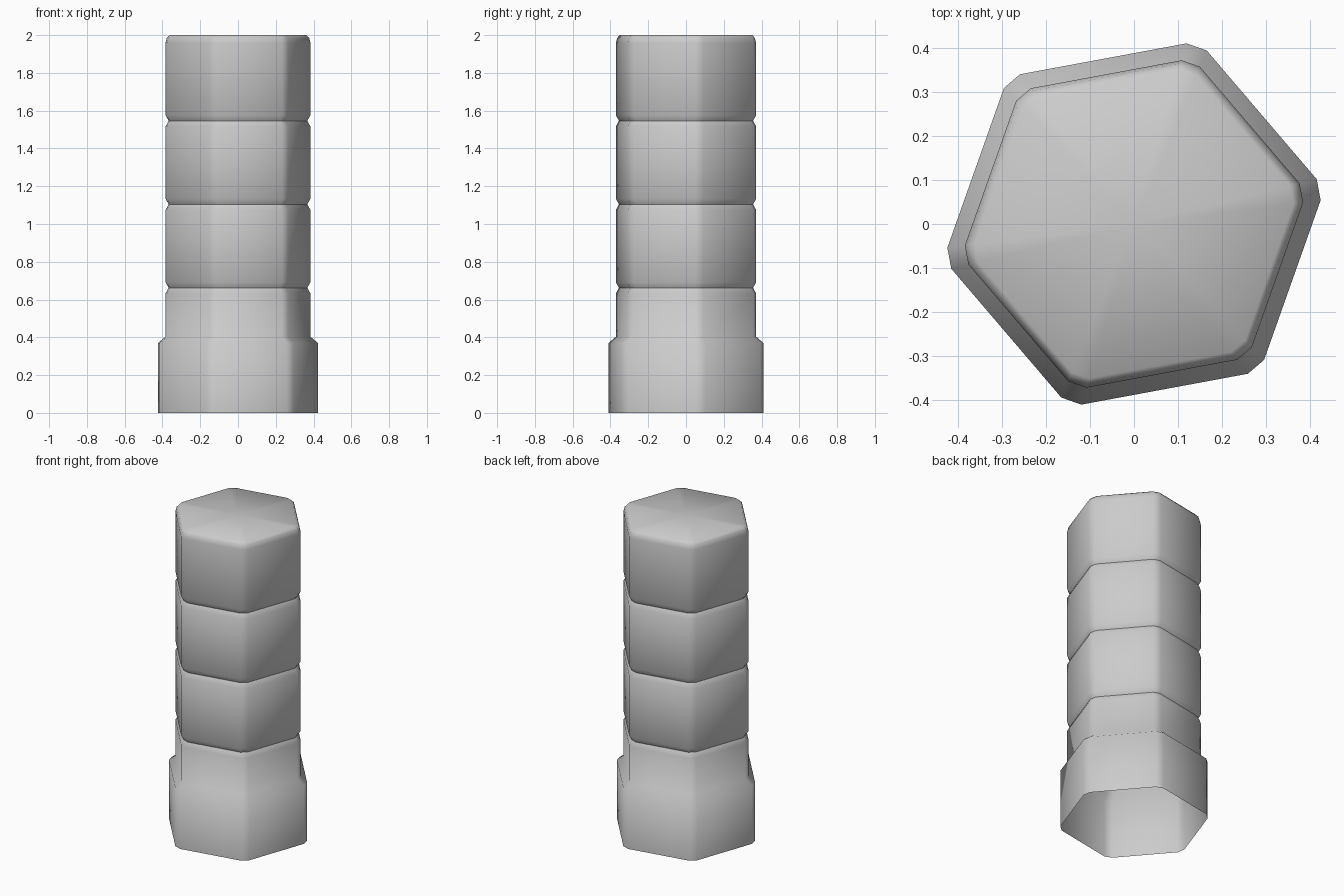
import bpy, bmesh
from math import radians, sin, cos

cube = bpy.data.objects.get("Cube")
if cube:
    bpy.data.objects.remove(cube, do_unlink=True)

BASE_R, BODY_R, GROOVE_R = 0.427, 0.387, 0.37
TURN, CORNER = 10.5, 3.25      # hexagon rotation and half width of a cut corner, degrees

stone = bpy.data.materials.new("plain_grey")
stone.use_nodes = True
stone.diffuse_color = (0.6, 0.6, 0.6, 1)
stone.node_tree.nodes["Principled BSDF"].inputs["Base Color"].default_value = (0.6, 0.6, 0.6, 1)

# Side profile (radius, height): wide foot, chamfered ledge, grooved shaft, eased top
profile = [(BASE_R, 0), (BASE_R, 0.37), (BODY_R, 0.403)]
for z in (0.662, 1.104, 1.546):
    profile += [(BODY_R, z - 0.03), (GROOVE_R, z), (BODY_R, z + 0.03)]
profile += [(BODY_R, 1.957), (0.38, 1.985), (0.365, 2.0)]

# Hexagon with cut corners
angles = [radians(TURN + 60 * i + s * CORNER) for i in range(6) for s in (-1, 1)]


def hex_post(name, profile):
    """Loft the cut hexagon along the profile; open underneath, closed on top."""
    bm = bmesh.new()
    rings = [[bm.verts.new((r * cos(a), r * sin(a), z)) for a in angles] for r, z in profile]
    n = len(angles)
    for low, high in zip(rings, rings[1:]):
        for i in range(n):
            j = (i + 1) % n
            bm.faces.new((low[i], low[j], high[j], high[i]))
    centre = bm.verts.new((0, 0, profile[-1][1]))
    for i in range(n):
        bm.faces.new((rings[-1][i], rings[-1][(i + 1) % n], centre))
    mesh = bpy.data.meshes.new(name)
    bm.to_mesh(mesh)
    bm.free()
    obj = bpy.data.objects.new(name, mesh)
    bpy.context.collection.objects.link(obj)
    mesh.materials.append(stone)
    return obj


post = hex_post("grooved_hexagonal_post", profile)

# Smooth corners and top, crisp grooves and ledge
bpy.ops.object.select_all(action='DESELECT')
post.select_set(True)
bpy.context.view_layer.objects.active = post
bpy.ops.object.shade_smooth_by_angle(angle=radians(48))
